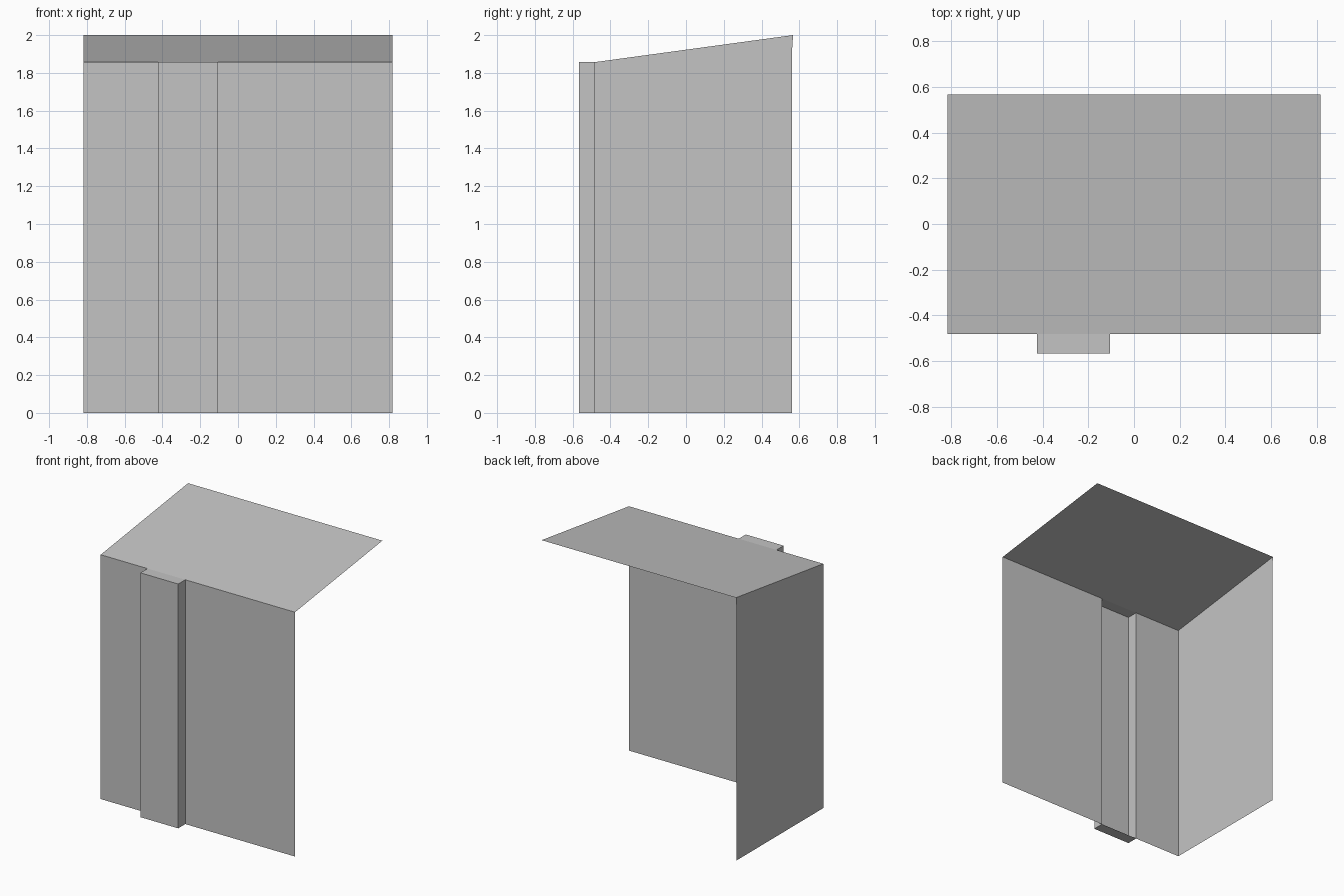
import bpy

cube = bpy.data.objects.get("Cube")
if cube:
    bpy.data.objects.remove(cube, do_unlink=True)

# Main dimensions
HALF_W = 0.817
FRONT, BACK, ROOF_BACK = -0.482, 0.56, 0.567
BAY_L, BAY_R, BAY_FRONT = -0.424, -0.106, -0.567
EAVE, RIDGE = 1.857, 2.0

grey = bpy.data.materials.new("plain_grey")
grey.use_nodes = True
colour = (0.55, 0.55, 0.55, 1)
grey.diffuse_color = colour
grey.node_tree.nodes["Principled BSDF"].inputs["Base Color"].default_value = colour


def make_object(name, panels):
    """Build an object from flat panels, each a list of corners."""
    verts, faces = [], []
    for panel in panels:
        faces.append(range(len(verts), len(verts) + len(panel)))
        verts += panel
    mesh = bpy.data.meshes.new(name)
    mesh.from_pydata(verts, [], [list(f) for f in faces])
    mesh.materials.append(grey)
    obj = bpy.data.objects.new(name, mesh)
    bpy.context.collection.objects.link(obj)


def upright(a, b):
    """Vertical panel between two plan points, up to the eave."""
    return [(*a, 0), (*b, 0), (*b, EAVE), (*a, EAVE)]


def level(z):
    """Horizontal cap of the projecting bay."""
    return [(BAY_L, BAY_FRONT, z), (BAY_R, BAY_FRONT, z),
            (BAY_R, FRONT, z), (BAY_L, FRONT, z)]


# Front wall, open behind the bay
make_object("front_wall", [
    upright((-HALF_W, FRONT), (BAY_L, FRONT)),
    upright((BAY_R, FRONT), (HALF_W, FRONT)),
])

# Projecting bay, hollow at the rear
make_object("front_bay", [
    upright((BAY_L, FRONT), (BAY_L, BAY_FRONT)),
    upright((BAY_L, BAY_FRONT), (BAY_R, BAY_FRONT)),
    upright((BAY_R, BAY_FRONT), (BAY_R, FRONT)),
    level(EAVE),
    level(0)[::-1],
])

# Side wall with a sloping top
make_object("side_wall", [[
    (-HALF_W, BACK, 0), (-HALF_W, FRONT, 0), (-HALF_W, FRONT, EAVE),
    (-HALF_W, ROOF_BACK, RIDGE), (-HALF_W, BACK, RIDGE - 0.1),
]])

# Single-pitch roof sheet
make_object("roof", [[
    (-HALF_W, FRONT, EAVE), (HALF_W, FRONT, EAVE),
    (HALF_W, ROOF_BACK, RIDGE), (-HALF_W, ROOF_BACK, RIDGE),
]])
